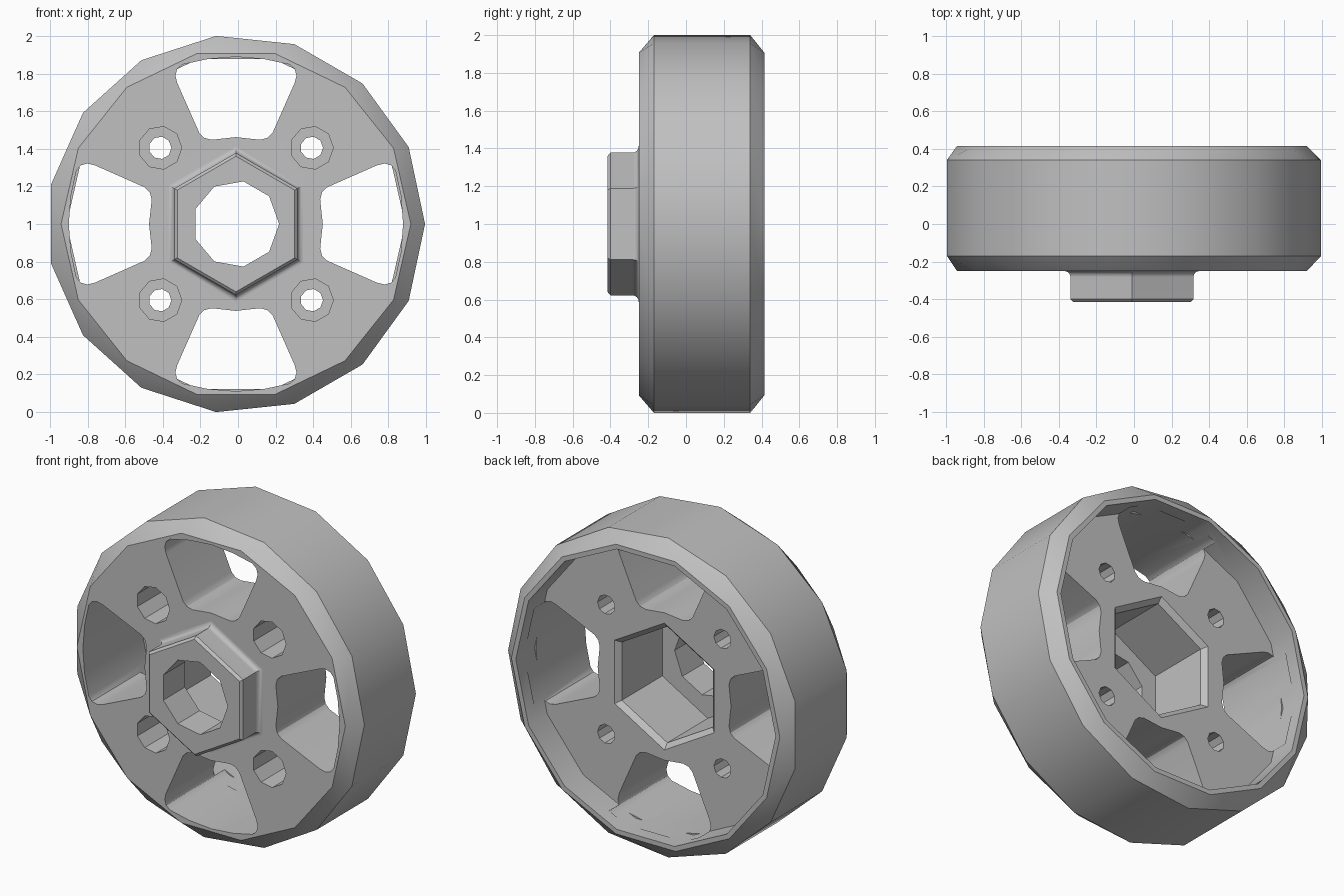
import bpy
import bmesh
from math import sin, cos, pi, tau

old = bpy.data.objects.get("Cube")
if old:
    bpy.data.objects.remove(old)

CX, CZ = -0.011, 1.0          # wheel axis, running along y
FRONT, WEB_BACK, BACK = -0.25, 0.23, 0.415

grey = bpy.data.materials.new("plain_grey")
grey.use_nodes = True
grey.diffuse_color = (0.53, 0.53, 0.53, 1)
grey.node_tree.nodes["Principled BSDF"].inputs["Base Color"].default_value = (0.53, 0.53, 0.53, 1)


def ring(sides, radius, phase=0.0, u=0.0, v=0.0):
    """Regular polygon around the point (u, v) from the axis."""
    return [(u + radius * cos(phase + tau * i / sides),
             v + radius * sin(phase + tau * i / sides)) for i in range(sides)]


def hexagon(flat):
    """Hexagon with a corner on top, given half its width across flats."""
    return ring(6, flat / cos(pi / 6), pi / 6)


def loft(name, sections):
    """Closed solid through (points, y) sections; side counts may differ."""
    bm = bmesh.new()
    loops = [[bm.verts.new((CX + u, y, CZ + v)) for u, v in pts] for pts, y in sections]
    for a, b in zip(loops, loops[1:]):
        m, n = len(a), len(b)
        if m == n:
            for i in range(m):
                k = (i + 1) % m
                bm.faces.new((a[i], a[k], b[k], b[i]))
            continue
        i = j = 0
        while i < m or j < n:
            if (i + 1) / m <= (j + 1) / n:
                bm.faces.new((a[i], a[(i + 1) % m], b[j % n]))
                i += 1
            else:
                bm.faces.new((a[i % m], b[(j + 1) % n], b[j]))
                j += 1
    bm.faces.new(loops[0])
    bm.faces.new(loops[-1])
    bmesh.ops.recalc_face_normals(bm, faces=bm.faces)
    mesh = bpy.data.meshes.new(name)
    bm.to_mesh(mesh)
    bm.free()
    mesh.materials.append(grey)
    obj = bpy.data.objects.new(name, mesh)
    bpy.context.collection.objects.link(obj)
    return obj


# Wheel body: chamfered rim, with the bore open at the back
wheel = loft("wheel", [
    (ring(14, 0.93), FRONT),
    (ring(15, 1.0055), -0.17),
    (ring(15, 1.0055), 0.34),
    (ring(14, 0.93), BACK),
    (ring(14, 0.9), BACK),
    (ring(14, 0.9), WEB_BACK),
])

# Hex hub with a chamfered nose and a fillet at its base
FILLET = 0.032
hub_sections = [(hexagon(0.312), -0.415), (hexagon(0.327), -0.4)]
for step in range(5):
    t = step / 4 * pi / 2
    hub_sections.append((hexagon(0.327 + FILLET * (1 - cos(t))),
                         FRONT - FILLET * (1 - sin(t))))
hub_sections.append((hexagon(0.327 + FILLET), -0.1))
hub = loft("hub", hub_sections)

cutters = []

# Hex socket from the back, and the round shaft hole through the nose
cutters.append(loft("socket_cutter", [
    (hexagon(0.364), WEB_BACK + 0.02),
    (hexagon(0.344), WEB_BACK),
    (hexagon(0.315), WEB_BACK - 0.03),
    (hexagon(0.315), -0.2),
]))
cutters.append(loft("shaft_cutter", [(ring(9, 0.23), -0.6), (ring(9, 0.23), 0.0)]))

# Four counterbored bolt holes
for su in (-1, 1):
    for sv in (-1, 1):
        u, v = su * 0.403, sv * 0.405
        cutters.append(loft("bolt_cutter", [
            (ring(9, 0.115, 0, u, v), FRONT - 0.1),
            (ring(9, 0.115, 0, u, v), 0.08),
            (ring(9, 0.06, 0, u, v), 0.08),
            (ring(9, 0.06, 0, u, v), WEB_BACK + 0.1),
        ]))

# Four flared windows between the spokes
half = [(0.462, 0.0), (0.452, 0.09), (0.448, 0.13), (0.458, 0.168), (0.485, 0.195),
        (0.75, 0.312), (0.79, 0.322), (0.825, 0.312), (0.848, 0.285), (0.877, 0.15), (0.889, 0.0)]
outline = half + [(u, -v) for u, v in half[-2:0:-1]]
for q in range(4):
    c, s = cos(q * pi / 2), sin(q * pi / 2)
    pts = [(u * c - v * s, u * s + v * c) for u, v in outline]
    cutters.append(loft("window_cutter", [(pts, FRONT - 0.1), (pts, WEB_BACK + 0.1)]))

# Join the hub, make the cuts, and remove the helpers
bpy.ops.object.select_all(action='DESELECT')
bpy.context.view_layer.objects.active = wheel
wheel.select_set(True)
for tool in [hub] + cutters:
    tool.hide_render = True
    mod = wheel.modifiers.new(tool.name, 'BOOLEAN')
    mod.operation = 'UNION' if tool is hub else 'DIFFERENCE'
    mod.solver = 'EXACT'
    mod.object = tool
    bpy.ops.object.modifier_apply(modifier=mod.name)
    bpy.data.objects.remove(tool)

# Smooth rim and fillets, crisp edges elsewhere
bpy.ops.object.shade_smooth_by_angle(angle=pi / 6)
weighted = wheel.modifiers.new("weighted_normals", 'WEIGHTED_NORMAL')
weighted.keep_sharp = True
